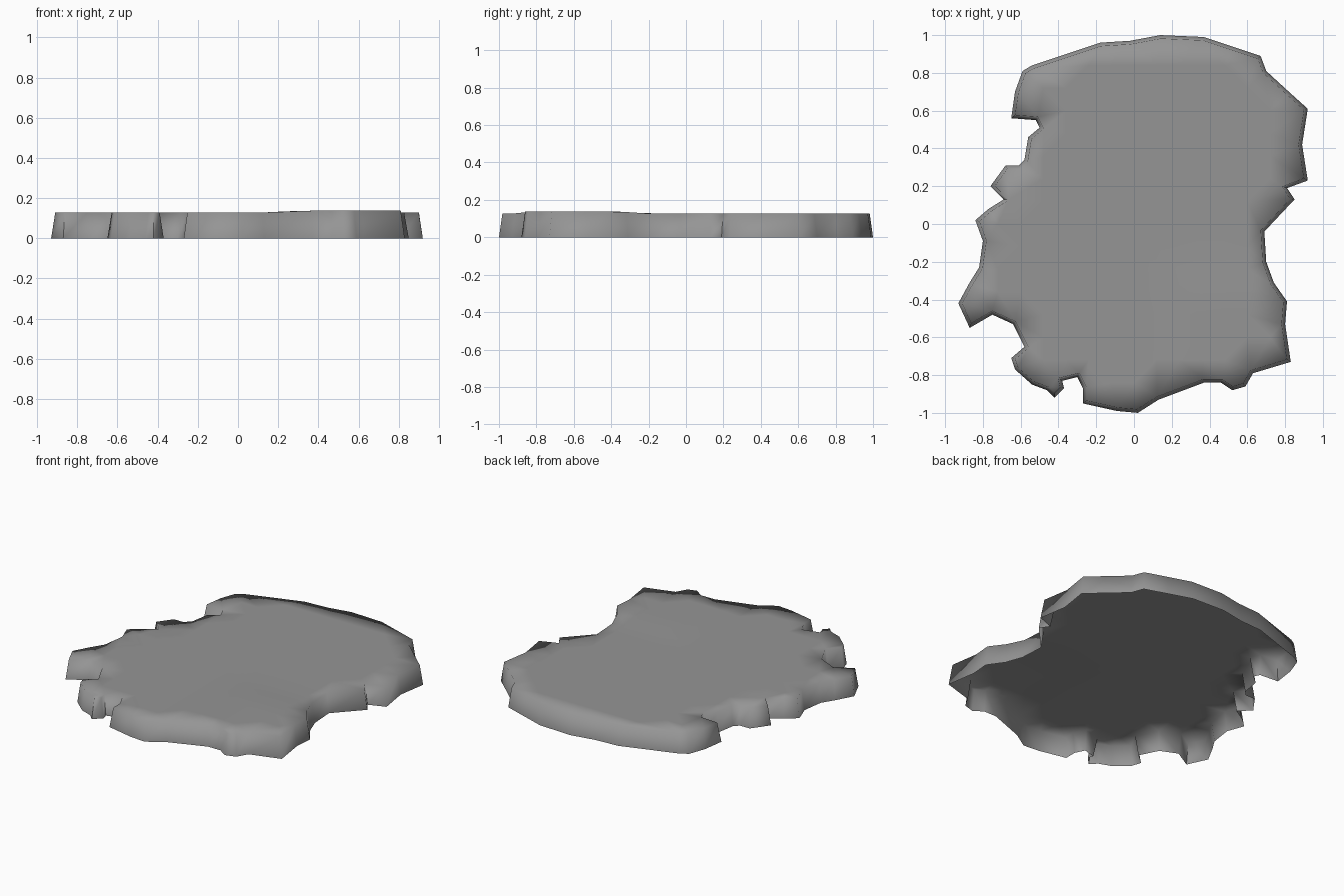
import bpy
import math
from mathutils import Vector
from mathutils.geometry import delaunay_2d_cdt

cube = bpy.data.objects.get("Cube")
if cube:
    bpy.data.objects.remove(cube, do_unlink=True)

# Ragged outline of the slab at ground level, in hundredths, clockwise from the back
LEFT_SIDE = [
    (14, 100), (37, 99), (52, 94), (67, 89), (70, 81), (82, 70), (92, 61),
    (89, 42), (92, 23), (81, 19), (85, 13), (69, -4), (70, -20), (74, -31),
    (81, -41), (80, -53), (83, -73)]
FRONT_SIDE = [
    (63, -79), (59, -86), (52, -88), (46, -84), (37, -84), (13, -93), (2, -100),
    (-9, -99), (-27, -95), (-27, -87), (-30, -81), (-38, -83), (-37, -87),
    (-42, -92), (-46, -88), (-54, -85), (-63, -77)]
RIGHT_SIDE = [
    (-65, -71), (-58, -65), (-64, -53), (-75, -48), (-87, -55), (-93, -42),
    (-87, -31), (-82, -23), (-80, -9), (-84, 2), (-77, 8), (-69, 13), (-76, 20),
    (-68, 31), (-61, 31), (-58, 34), (-56, 46), (-50, 51), (-52, 55), (-65, 56),
    (-63, 70), (-59, 81), (-54, 84), (-18, 96), (-2, 97)]
GRID_STEP = 0.12
EDGE_GAP = 0.07


def inset_loop(loop, amount):
    """Move every corner inwards along the bisector of its two edges."""
    moved = []
    for i, point in enumerate(loop):
        before = (point - loop[i - 1]).normalized()
        after = (loop[(i + 1) % len(loop)] - point).normalized()
        inward_a = Vector((before.y, -before.x))
        inward_b = Vector((after.y, -after.x))
        bisector = (inward_a + inward_b).normalized()
        moved.append(point + bisector * amount / max(bisector.dot(inward_a), 0.7))
    return moved


def edge_distance(point, loop):
    """Distance from a point to the nearest edge of the loop."""
    nearest = math.inf
    for i, end in enumerate(loop):
        start = loop[i - 1]
        side = end - start
        along = max(0, min(1, (point - start).dot(side) / side.length_squared))
        nearest = min(nearest, (start + side * along - point).length)
    return nearest


def surface_height(point):
    """Nearly level top that swells a little towards the front left."""
    swell_x = max(0, min(1, (point.x - 0.1) / 0.2))
    swell_y = max(0, min(1, (-point.y - 0.2) / 0.15))
    return 0.127 + 0.01 * swell_x * swell_y


base = [Vector(p) / 100 for p in LEFT_SIDE + FRONT_SIDE + RIGHT_SIDE]
rim = inset_loop(base, 0.018)
count = len(base)

# Top surface: rim loop filled with a regular grid of inner points
steps = range(-9, 10)
grid = [Vector((i * GRID_STEP, j * GRID_STEP)) for i in steps for j in steps]
inner = [p for p in grid if edge_distance(p, rim) > EDGE_GAP]
rim_edges = [(i, (i + 1) % count) for i in range(count)]
points, _, triangles, sources, _, _ = delaunay_2d_cdt(
    rim + inner, rim_edges, [], 1, 0.00001)
verts = [(p.x, p.y, surface_height(p)) for p in points]
faces = [tuple(t) for t in triangles]

# Sloping side wall, open underneath
top_index = {}
for new, originals in enumerate(sources):
    for old in originals:
        top_index[old] = new
first = len(verts)
verts += [(p.x, p.y, 0) for p in base]
for a, b in rim_edges:
    faces.append((top_index[a], top_index[b], first + b, first + a))

mesh = bpy.data.meshes.new("ground_slab")
mesh.from_pydata(verts, [], faces)
mesh.validate()
slab = bpy.data.objects.new("ground_slab", mesh)
bpy.context.collection.objects.link(slab)

# Plain grey stone
stone = bpy.data.materials.new("grey_stone")
stone.use_nodes = True
grey = (0.3, 0.3, 0.3, 1)
stone.diffuse_color = grey
stone.node_tree.nodes["Principled BSDF"].inputs["Base Color"].default_value = grey
mesh.materials.append(stone)

# Soft rim, with only the sharpest corners kept crisp
bpy.ops.object.select_all(action="DESELECT")
bpy.context.view_layer.objects.active = slab
slab.select_set(True)
bpy.ops.object.mode_set(mode="EDIT")
bpy.ops.mesh.select_all(action="SELECT")
bpy.ops.mesh.normals_make_consistent(inside=False)
bpy.ops.object.mode_set(mode="OBJECT")
if sum(f.normal.z * f.area for f in mesh.polygons) < 0:
    mesh.flip_normals()
bpy.ops.object.shade_smooth_by_angle(angle=math.radians(88))
